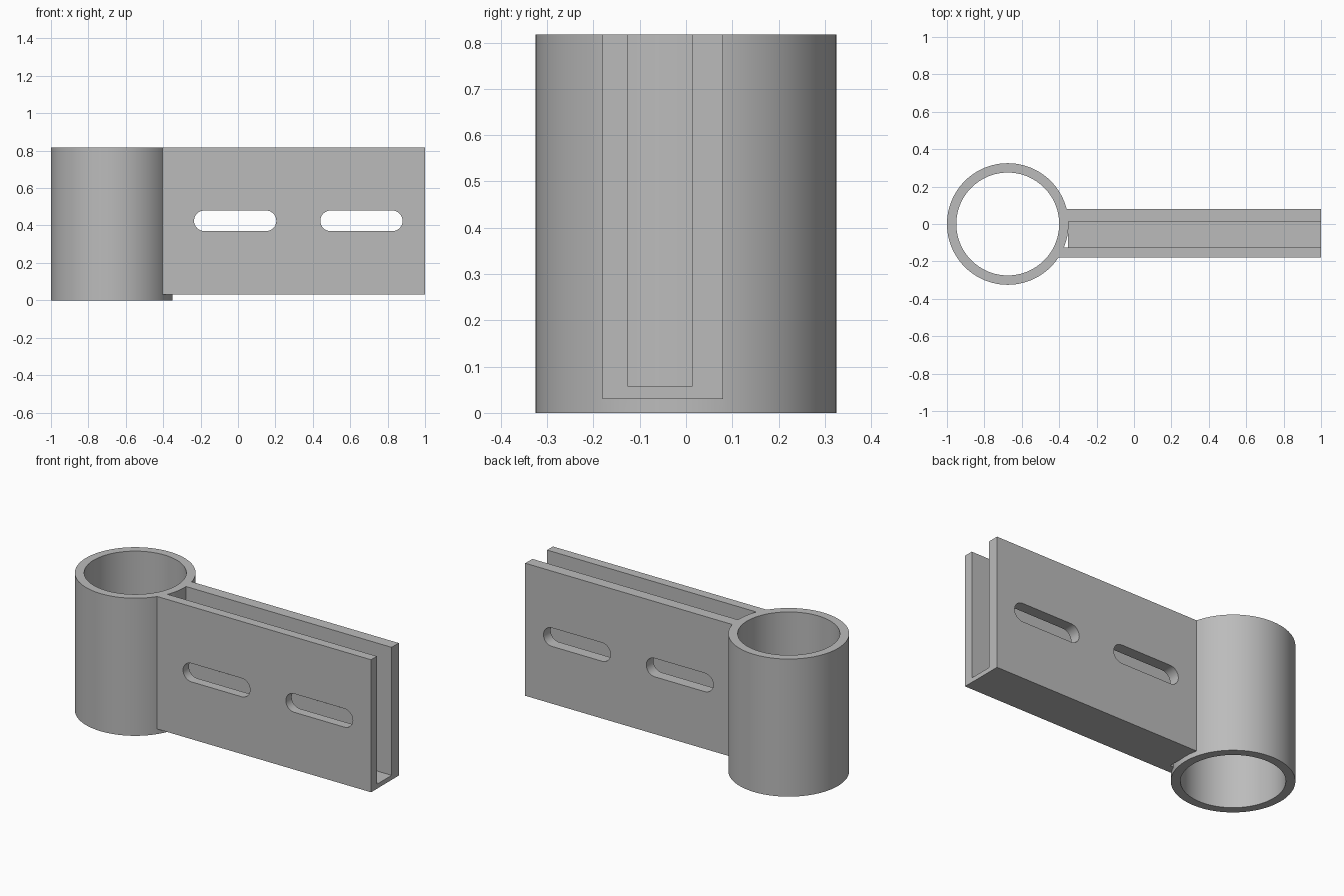
import bpy, bmesh, math

cube = bpy.data.objects.get("Cube")
if cube:
    bpy.data.objects.remove(cube, do_unlink=True)

grey = bpy.data.materials.new("plain grey")
grey.use_nodes = True
grey.diffuse_color = (0.5, 0.5, 0.5, 1)
grey.node_tree.nodes["Principled BSDF"].inputs["Base Color"].default_value = (0.5, 0.5, 0.5, 1)

HEIGHT = 0.817
TUBE_X, TUBE_R, BORE_R = -0.675, 0.325, 0.275
OUT_Y0, OUT_Y1, IN_Y0, IN_Y1 = -0.18, 0.08, -0.125, 0.013
BASE, FLOOR = 0.03, 0.057


def prism(name, points, offset):
    """Extrude a closed outline of 3D points by an offset."""
    bm = bmesh.new()
    face = bm.faces.new([bm.verts.new(p) for p in points])
    new = bmesh.ops.extrude_face_region(bm, geom=[face], use_keep_orig=True)["geom"]
    bmesh.ops.translate(bm, vec=offset, verts=[v for v in new if isinstance(v, bmesh.types.BMVert)])
    bmesh.ops.recalc_face_normals(bm, faces=bm.faces)
    mesh = bpy.data.meshes.new(name)
    bm.to_mesh(mesh)
    bm.free()
    mesh.materials.append(grey)
    obj = bpy.data.objects.new(name, mesh)
    bpy.context.collection.objects.link(obj)
    return obj


def cylinder(name, radius, z0, z1, sides=96):
    ring = [2 * math.pi * i / sides for i in range(sides)]
    return prism(name, [(TUBE_X + radius * math.cos(a), radius * math.sin(a), z0) for a in ring],
                 (0, 0, z1 - z0))


def slot(name, x0, x1, z, r, steps=16):
    """Rounded slot running through both walls."""
    pts = []
    for cx, start in ((x1 - r, -math.pi / 2), (x0 + r, math.pi / 2)):
        for i in range(steps + 1):
            a = start + math.pi * i / steps
            pts.append((cx + r * math.cos(a), -0.5, z + r * math.sin(a)))
    return prism(name, pts, (0, 1, 0))


def combine(target, other, operation):
    mod = target.modifiers.new(operation, "BOOLEAN")
    mod.operation, mod.solver, mod.object = operation, "EXACT", other
    bpy.context.view_layer.objects.active = target
    bpy.ops.object.modifier_apply(modifier=mod.name)
    bpy.data.objects.remove(other, do_unlink=True)


# U-shaped channel, its floor stopping short of the tube
profile = [(OUT_Y0, BASE), (OUT_Y1, BASE), (OUT_Y1, HEIGHT), (IN_Y1, HEIGHT),
           (IN_Y1, FLOOR), (IN_Y0, FLOOR), (IN_Y0, HEIGHT), (OUT_Y0, HEIGHT)]
channel = prism("channel", [(-0.43, y, z) for y, z in profile], (1.43, 0, 0))
gap = prism("floor_gap", [(-0.5, IN_Y0, -0.1), (-0.352, IN_Y0, -0.1),
                          (-0.352, IN_Y1, -0.1), (-0.5, IN_Y1, -0.1)], (0, 0, 0.5))
combine(channel, gap, "DIFFERENCE")

# Slots through both walls
for x0 in (-0.235, 0.44):
    combine(channel, slot("slot_cutter", x0, x0 + 0.44, 0.425, 0.055), "DIFFERENCE")

# Round tube joined to the channel, then bored out
bracket = cylinder("slotted_tube_bracket", TUBE_R, 0, HEIGHT)
combine(bracket, channel, "UNION")
combine(bracket, cylinder("bore_cutter", BORE_R, -0.1, 1), "DIFFERENCE")

bpy.ops.object.select_all(action="DESELECT")
bracket.select_set(True)
bpy.context.view_layer.objects.active = bracket
bpy.ops.object.shade_smooth_by_angle(angle=math.radians(30))
